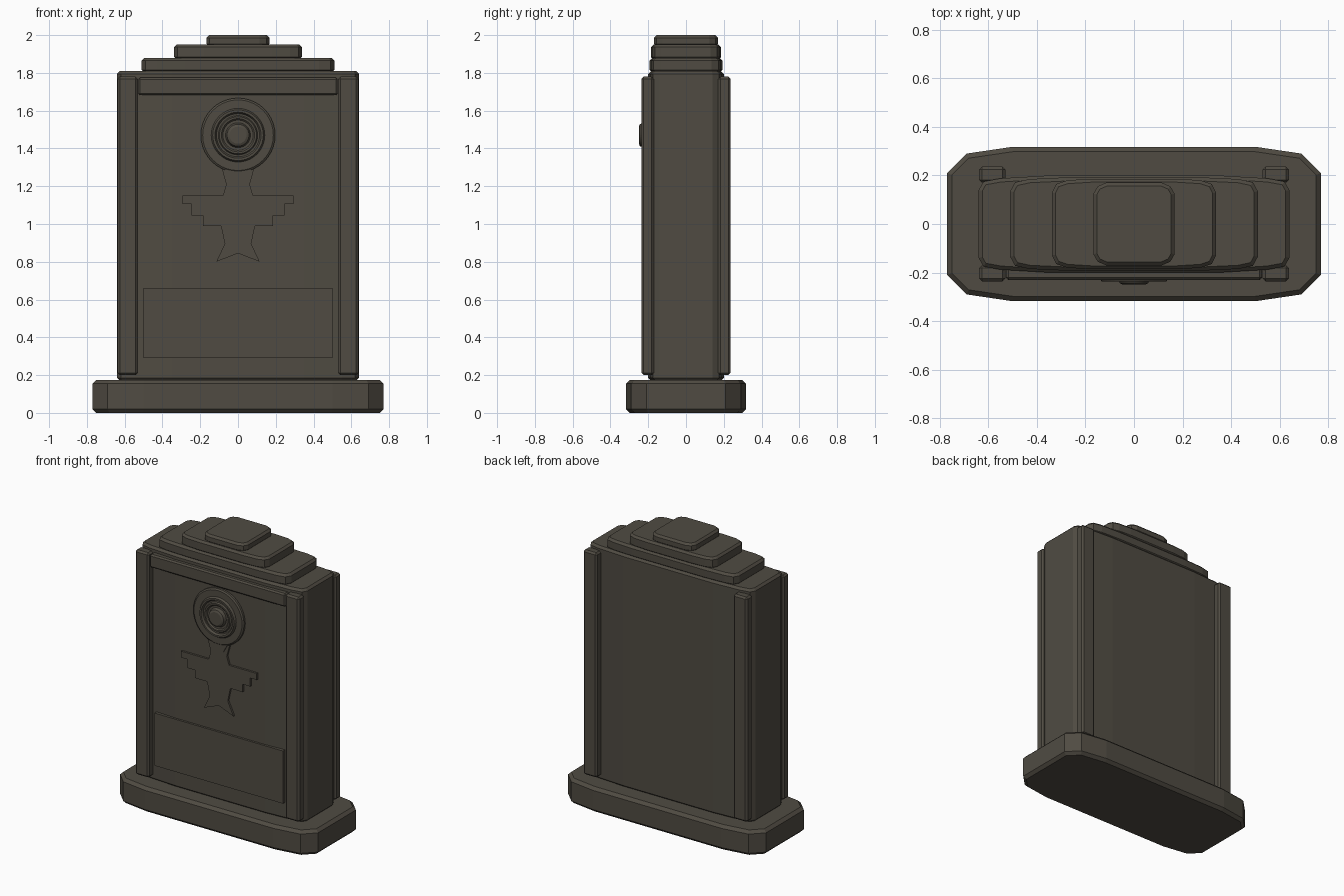
import bpy, bmesh, math

if "Cube" in bpy.data.objects:
    bpy.data.objects.remove(bpy.data.objects["Cube"])

stone = bpy.data.materials.new("dark brown stone")
stone.diffuse_color = (0.080, 0.071, 0.055, 1)
stone.use_nodes = True
stone.node_tree.nodes["Principled BSDF"].inputs["Base Color"].default_value = stone.diffuse_color


def finish(bm, name, bevel=0.0):
    bmesh.ops.recalc_face_normals(bm, faces=bm.faces)
    me = bpy.data.meshes.new(name)
    bm.to_mesh(me)
    bm.free()
    me.materials.append(stone)
    ob = bpy.data.objects.new(name, me)
    bpy.context.collection.objects.link(ob)
    if bevel:
        mod = ob.modifiers.new("bevel", 'BEVEL')
        mod.width = bevel
        mod.segments = 1
        mod.limit_method = 'ANGLE'
        mod.angle_limit = math.radians(60)
    return ob


def extrude(name, pts, direction, bevel=0.0):
    bm = bmesh.new()
    face = bm.faces.new([bm.verts.new(p) for p in pts])
    res = bmesh.ops.extrude_face_region(bm, geom=[face])
    verts = [v for v in res["geom"] if isinstance(v, bmesh.types.BMVert)]
    bmesh.ops.translate(bm, verts=verts, vec=direction)
    return finish(bm, name, bevel)


def slab(name, quarter, z0, z1, bevel):
    """Extrude a plan given by one quarter (from side to back), mirrored four ways."""
    half = quarter + [(-x, y) for x, y in reversed(quarter)]
    plan = half + [(x, -y) for x, y in reversed(half)]
    return extrude(name, [(x, y, z0) for x, y in plan], (0, 0, z1 - z0), bevel)


def box(name, x0, x1, y0, y1, z0, z1, bevel=0.0):
    pts = [(x0, y0, z0), (x1, y0, z0), (x1, y1, z0), (x0, y1, z0)]
    return extrude(name, pts, (0, 0, z1 - z0), bevel)


def plate(name, right, y0, y1):
    """Front relief plate from its right-hand outline, mirrored in x."""
    left = [(-x, z) for x, z in reversed(right) if x > 0]
    return extrude(name, [(x, y0, z) for x, z in right + left], (0, y1 - y0, 0))


# Foot, body and stepped crown
slab("foot", [(0.77, 0.21), (0.69, 0.29), (0.5, 0.318)], 0, 0.175, 0.02)
slab("body", [(0.64, 0.14), (0.62, 0.175), (0.55, 0.188), (0.35, 0.2)], 0.17, 1.81, 0.015)
slab("crown_lower", [(0.51, 0.135), (0.49, 0.172), (0.43, 0.185), (0.28, 0.192)], 1.80, 1.88, 0.015)
slab("crown_middle", [(0.338, 0.13), (0.32, 0.165), (0.275, 0.18), (0.18, 0.186)], 1.87, 1.95, 0.014)
slab("crown_top", [(0.167, 0.125), (0.15, 0.155), (0.115, 0.17)], 1.94, 2.0, 0.014)

# Corner pilasters, front and back
for side in (-1, 1):
    xa, xb = sorted((side * 0.53, side * 0.638))
    where = "left" if side < 0 else "right"
    box("front_pilaster_" + where, xa, xb, -0.236, -0.17, 0.2, 1.78, 0.012)
    box("back_pilaster_" + where, xa, xb, 0.17, 0.236, 0.2, 1.78, 0.012)

# Front lintel and lower panel
box("front_lintel", -0.528, 0.528, -0.23, -0.18, 1.682, 1.775, 0.01)
box("front_panel", -0.5, 0.5, -0.215, -0.18, 0.29, 0.66)

# Stepped relief ornament with its collar
plate("relief_ornament", [
    (0.09, 1.31), (0.062, 1.21), (0.08, 1.15), (0.295, 1.15), (0.295, 1.105),
    (0.245, 1.105), (0.245, 1.045), (0.185, 1.045), (0.185, 0.99), (0.09, 0.99),
    (0.07, 0.895), (0.115, 0.8), (0, 0.845)], -0.214, -0.18)
plate("ornament_collar", [(0.07, 1.29), (0.04, 1.235)], -0.22, -0.2)

# Medallion: rings and central boss turned from one profile (radius, y)
profile = [(0.197, -0.18), (0.197, -0.215), (0.187, -0.222), (0.142, -0.222),
           (0.134, -0.236), (0.122, -0.236), (0.114, -0.222), (0.104, -0.222),
           (0.098, -0.232), (0.088, -0.232), (0.08, -0.224), (0.066, -0.224),
           (0.058, -0.244), (0.045, -0.25), (0, -0.25)]
bm = bmesh.new()
vs = [bm.verts.new((r, y, 1.47)) for r, y in profile]
edges = [bm.edges.new(e) for e in zip(vs, vs[1:])]
bmesh.ops.spin(bm, geom=vs + edges, cent=(0, 0, 1.47), axis=(0, 1, 0),
               angle=math.tau, steps=40)
bmesh.ops.remove_doubles(bm, verts=bm.verts, dist=0.0005)
finish(bm, "medallion")
